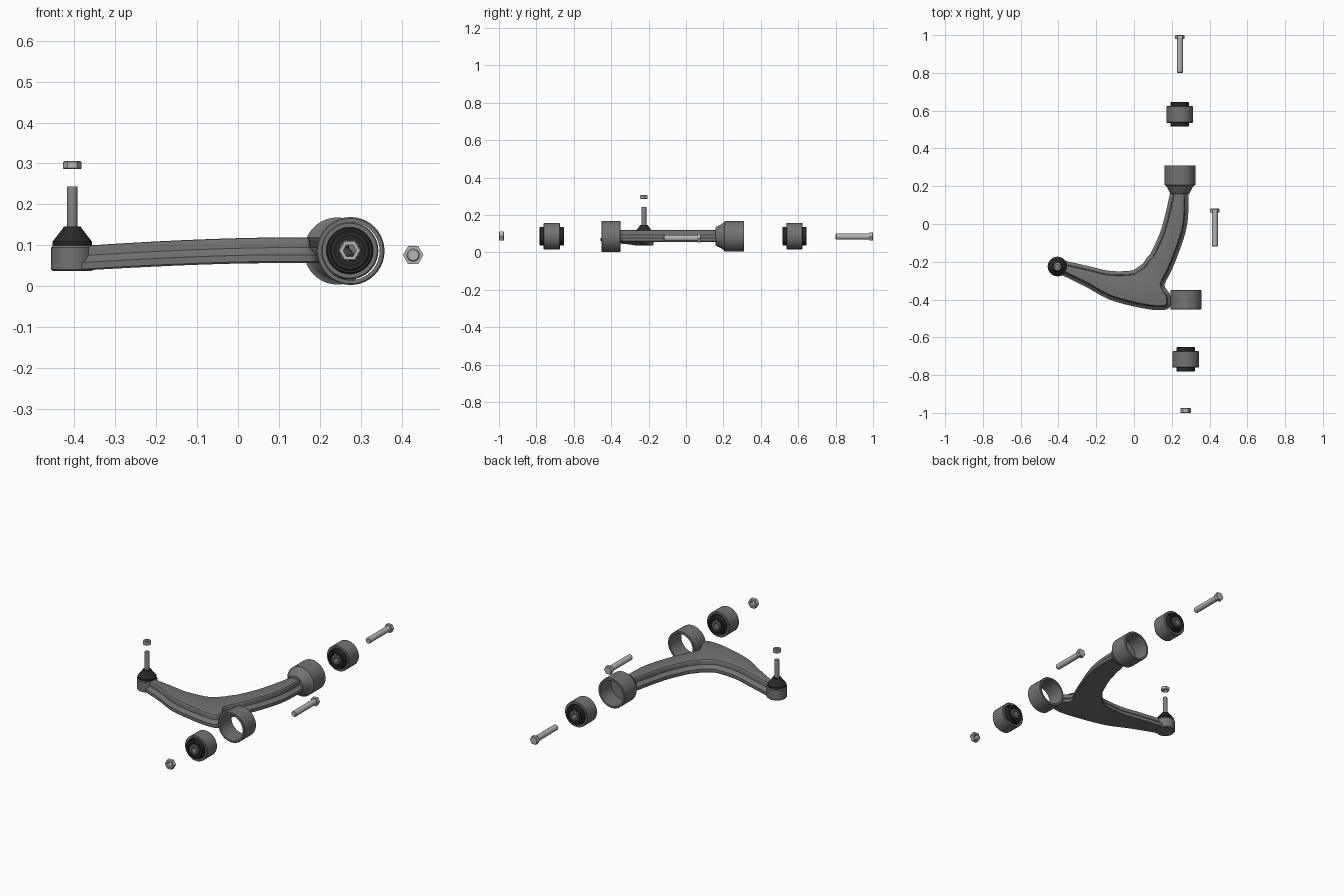
import bpy, bmesh, math
from mathutils import Vector

if "Cube" in bpy.data.objects:
    bpy.data.objects.remove(bpy.data.objects["Cube"])


def material(name, v):
    m = bpy.data.materials.new(name)
    m.diffuse_color = (v, v, v, 1)
    m.use_nodes = True
    m.node_tree.nodes["Principled BSDF"].inputs["Base Color"].default_value = m.diffuse_color
    return m


CAST = material("cast grey", 0.17)
RUBBER = material("black rubber", 0.022)
STEEL = material("light steel", 0.46)
STUD = material("stud grey", 0.22)


def finish(name, bm, mat, angle=35):
    bmesh.ops.recalc_face_normals(bm, faces=bm.faces)
    me = bpy.data.meshes.new(name)
    bm.to_mesh(me)
    bm.free()
    me.materials.append(mat)
    ob = bpy.data.objects.new(name, me)
    bpy.context.collection.objects.link(ob)
    bpy.ops.object.select_all(action='DESELECT')
    ob.select_set(True)
    bpy.context.view_layer.objects.active = ob
    bpy.ops.object.shade_smooth_by_angle(angle=math.radians(angle))
    return ob


def lathe(name, profile, centre, axis, mat, segs=40, closed=False, teeth=0.0, turn=0.0):
    """Spin (radius, height) points; centre is the axis position in the other two coordinates."""
    bm = bmesh.new()
    rings = []
    for r, h in profile:
        ring = []
        for i in range(segs):
            a = turn + 2 * math.pi * i / segs
            rr = r + (teeth if i % 4 < 2 and r > 0.02 else 0)
            u, v = centre[0] + rr * math.cos(a), centre[1] + rr * math.sin(a)
            ring.append(bm.verts.new((u, v, h) if axis == 'Z' else (u, h, v)))
        rings.append(ring)
    pairs = list(zip(rings, rings[1:])) + ([(rings[-1], rings[0])] if closed else [])
    for a, b in pairs:
        for i in range(segs):
            j = (i + 1) % segs
            bm.faces.new((a[i], a[j], b[j], b[i]))
    if not closed:
        bm.faces.new(rings[0])
        bm.faces.new(rings[-1])
    return finish(name, bm, mat)


def tube(name, r_in, r_out, h0, h1, centre, axis, mat, bevel=0.003, **kw):
    b = bevel
    return lathe(name, [(r_in, h0), (r_out - b, h0), (r_out, h0 + b), (r_out, h1 - b),
                        (r_out - b, h1), (r_in, h1)], centre, axis, mat, closed=True, **kw)


def nut(name, r, hole, h0, h1, centre, axis, turn=0.0):
    return tube(name, hole, r, h0, h1, centre, axis, STEEL, segs=6, turn=turn)


def bolt(name, centre, tip, neck, top):
    lathe(name + "_shank", [(0.013, tip), (0.016, tip + 0.004), (0.016, neck + 0.002)],
          centre, 'Y', STEEL, segs=24)
    lathe(name + "_head", [(0.025, neck), (0.025, top - 0.003), (0.022, top)],
          centre, 'Y', STEEL, segs=6)


def bushing(name, x, y):
    c = (x, 0.087)
    tube(name + "_sleeve", 0.057, 0.07, y - 0.044, y + 0.044, c, 'Y', CAST)
    tube(name + "_rubber", 0.024, 0.057, y - 0.036, y + 0.036, c, 'Y', RUBBER)
    tube(name + "_rubber_collar", 0.036, 0.049, y - 0.065, y + 0.065, c, 'Y', RUBBER)
    tube(name + "_core", 0.015, 0.025, y - 0.065, y + 0.065, c, 'Y', CAST, bevel=0.002, teeth=0.004)


def spline(pts, n=6):
    """Catmull-Rom curve through 2D points."""
    p = [Vector(q) for q in pts]
    p = [2 * p[0] - p[1]] + p + [2 * p[-1] - p[-2]]
    out = []
    for i in range(1, len(p) - 2):
        a, b, c, d = p[i - 1:i + 3]
        for k in range(n):
            t = k / n
            out.append(0.5 * (2 * b + (c - a) * t + (2 * a - 5 * b + 4 * c - d) * t * t
                              + (3 * b - a - 3 * c + d) * t ** 3))
    return out + [p[-2]]


def inset(rail, dist, side):
    out = []
    for i, q in enumerate(rail):
        d = (rail[min(i + 1, len(rail) - 1)] - rail[max(i - 1, 0)]).normalized()
        out.append(q + Vector((-d.y, d.x)) * dist * side)
    return out


# Forged arm: two edge rails joined by a flanged cross-section
outer = spline([(-0.40, -0.262), (-0.26, -0.33), (-0.13, -0.40), (0.03, -0.443), (0.135, -0.456),
                (0.19, -0.44), (0.19, -0.37), (0.16, -0.33), (0.2, -0.243), (0.245, -0.13),
                (0.277, -0.026), (0.288, 0.07), (0.288, 0.19)])
inner = spline([(-0.40, -0.187), (-0.245, -0.222), (-0.13, -0.248), (-0.024, -0.248),
                (0.01, -0.235), (0.045, -0.21), (0.06, -0.19), (0.075, -0.17), (0.092, -0.148),
                (0.135, -0.053), (0.155, 0.01), (0.17, 0.07), (0.197, 0.19)])
levels = [(0, 0.003), (0.06, 0), (0.32, 0), (0.37, 0.006), (0.60, 0.018), (0.66, 0.018),
          (0.90, 0.020), (0.98, 0.024), (1, 0.029)]


def height(x, t):
    s = min(max((x + 0.40) / 0.50, 0), 1)
    s = 1 - (1 - s) ** 1.6
    return 0.037 + 0.020 * s + t * (0.060 + 0.002 * s)


bm = bmesh.new()
loops = [(inset(outer, o, 1), t) for t, o in levels] + \
        [(inset(inner, o, -1), t) for t, o in reversed(levels)]
cols = [[bm.verts.new((q.x, q.y, height(q.x, t))) for q in rail] for rail, t in loops]
for a, b in zip(cols, cols[1:] + cols[:1]):
    for i in range(len(a) - 1):
        bm.faces.new((a[i], a[i + 1], b[i + 1], b[i]))
bm.faces.new([c[0] for c in cols])
bm.faces.new([c[-1] for c in cols])
finish("control_arm", bm, CAST, 28)

# Bushing eyes on the arm
tube("front_eye", 0.071, 0.083, -0.452, -0.350, (0.275, 0.086), 'Y', CAST)
lathe("rear_eye", [(0.047, 0.158), (0.052, 0.164), (0.068, 0.195), (0.074, 0.203), (0.082, 0.206),
                   (0.082, 0.309), (0.080, 0.311), (0.071, 0.311), (0.071, 0.215)],
      (0.243, 0.086), 'Y', CAST)

# Ball joint with boot, stud and nut
BALL = (-0.405, -0.225)
lathe("ball_housing", [(0.048, 0.037), (0.052, 0.041), (0.052, 0.094), (0.048, 0.099)],
      BALL, 'Z', CAST)
lathe("ball_boot", [(0.046, 0.098), (0.048, 0.101), (0.048, 0.109), (0.044, 0.114),
                    (0.024, 0.140), (0.021, 0.146)], BALL, 'Z', RUBBER)
lathe("ball_stud", [(0.013, 0.14), (0.013, 0.242), (0.012, 0.244)], BALL, 'Z', STUD, segs=24)
nut("ball_nut", 0.023, 0.013, 0.286, 0.306, BALL, 'Z')

# Exploded bushings and fasteners
bushing("front_bushing", 0.273, -0.717)
bushing("rear_bushing", 0.243, 0.580)
nut("front_nut", 0.028, 0.016, -1.0, -0.974, (0.273, 0.087), 'Y')
bolt("rear_bolt", (0.243, 0.085), 0.800, 0.980, 1.0)
bolt("side_bolt", (0.428, 0.076), -0.120, 0.061, 0.081)
